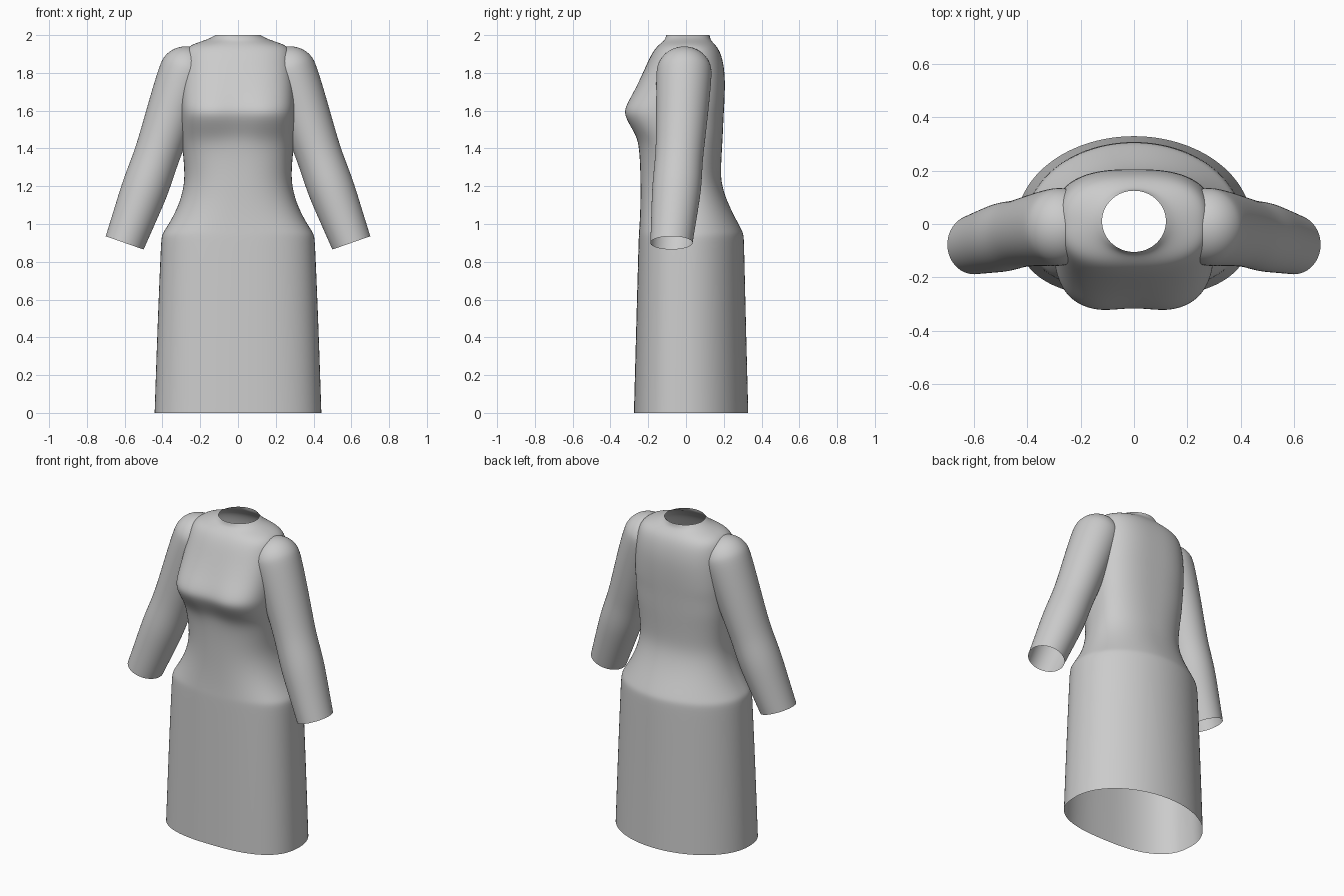
import bpy, bmesh, math
from mathutils import Vector

if "Cube" in bpy.data.objects:
    bpy.data.objects.remove(bpy.data.objects["Cube"])


def loft(name, rings, cap_first=False):
    """Skin a list of equal-length point rings, then smooth the result."""
    bm = bmesh.new()
    rows = [[bm.verts.new(p) for p in ring] for ring in rings]
    n = len(rows[0])
    for a, b in zip(rows, rows[1:]):
        for i in range(n):
            j = (i + 1) % n
            bm.faces.new((a[i], a[j], b[j], b[i]))
    if cap_first:
        bm.faces.new(rows[0])
    bmesh.ops.recalc_face_normals(bm, faces=bm.faces)
    for f in bm.faces:
        f.smooth = True
    mesh = bpy.data.meshes.new(name)
    bm.to_mesh(mesh)
    bm.free()
    obj = bpy.data.objects.new(name, mesh)
    bpy.context.collection.objects.link(obj)
    return obj


def subsurf(obj):
    obj.modifiers.new("smooth", 'SUBSURF').levels = 2
    obj.modifiers["smooth"].render_levels = 2


def spow(v, p):
    return math.copysign(abs(v) ** p, v)


def body_ring(z, w, front, back, nf, nb, dip, yc=0.0, seg=64):
    """Rounded cross-section with separate front/back depth and squareness."""
    pts = []
    for i in range(seg):
        t = 2 * math.pi * i / seg
        n, depth = (nb, back - yc) if math.sin(t) >= 0 else (nf, yc - front)
        x = w * spow(math.cos(t), 2 / n)
        y = yc + depth * spow(math.sin(t), 2 / n)
        if math.sin(t) < 0:
            y += dip * math.exp(-(x / 0.09) ** 2)
        pts.append((x, y, z))
    return pts


# Dress body: z, half width, front y, back y, front/back squareness, bust dip
body_rows = [
    (0.00, 0.442, -0.276, 0.330, 2.6, 2.0, 0),
    (0.45, 0.427, -0.264, 0.318, 2.6, 2.0, 0),
    (0.88, 0.409, -0.252, 0.308, 2.6, 2.0, 0),
    (0.94, 0.405, -0.250, 0.306, 2.6, 2.0, 0),
    (0.965, 0.390, -0.248, 0.297, 2.6, 2.0, 0),
    (1.03, 0.348, -0.244, 0.262, 2.5, 2.1, 0),
    (1.12, 0.306, -0.241, 0.217, 2.4, 2.2, 0),
    (1.22, 0.282, -0.241, 0.184, 2.4, 2.3, 0),
    (1.32, 0.286, -0.243, 0.186, 2.5, 2.4, 0),
    (1.42, 0.296, -0.250, 0.192, 2.7, 2.5, 0),
    (1.48, 0.300, -0.275, 0.195, 3.0, 2.6, 0.008),
    (1.57, 0.304, -0.335, 0.199, 3.3, 2.6, 0.017),
    (1.62, 0.305, -0.330, 0.202, 3.3, 2.7, 0.015),
    (1.70, 0.304, -0.280, 0.206, 3.1, 2.7, 0.006),
    (1.80, 0.297, -0.228, 0.206, 2.9, 2.7, 0),
    (1.88, 0.288, -0.193, 0.192, 2.7, 2.7, 0),
    (1.925, 0.276, -0.166, 0.173, 2.6, 2.6, 0),
    (1.95, 0.245, -0.142, 0.153, 2.4, 2.4, 0),
    (1.968, 0.190, -0.119, 0.136, 2.1, 2.1, 0),
    (1.982, 0.150, -0.109, 0.128, 2.0, 2.0, 0),
    (2.00, 0.120, -0.105, 0.125, 2.0, 2.0, 0),
]
rings = []
for row in body_rows:
    rings.append(body_ring(*row, yc=0.01 if row[0] > 1.96 else 0.0))
subsurf(loft("dress_body", rings))

# Sleeves: domed shoulder, bent elbow and open cuff, mirrored across x
axis = Vector((0.33, 0, -0.944)).normalized()
across = Vector((-axis.z, 0, axis.x))


def sleeve_ring(c, r, seg=32):
    angles = [2 * math.pi * i / seg for i in range(seg)]
    return [c + across * r * math.cos(a) + Vector((0, r * 1.05 * math.sin(a), 0))
            for a in angles]


shoulder, radius = Vector((0.28, -0.01, 1.80)), 0.142
sleeve = []
for deg in (87, 72, 54, 36, 18):
    a = math.radians(deg)
    sleeve.append(sleeve_ring(shoulder - axis * radius * math.sin(a),
                              radius * math.cos(a)))
for x, y, z, r in [(0.28, -0.01, 1.80, 0.142), (0.34, -0.018, 1.63, 0.134),
                   (0.41, -0.03, 1.42, 0.123), (0.445, -0.04, 1.32, 0.121),
                   (0.488, -0.048, 1.20, 0.126), (0.54, -0.061, 1.06, 0.117),
                   (0.60, -0.077, 0.90, 0.107)]:
    sleeve.append(sleeve_ring(Vector((x, y, z)), r))
sleeves = loft("sleeves", sleeve, cap_first=True)
mirror = sleeves.modifiers.new("mirror", 'MIRROR')
mirror.use_mirror_merge = False
subsurf(sleeves)
